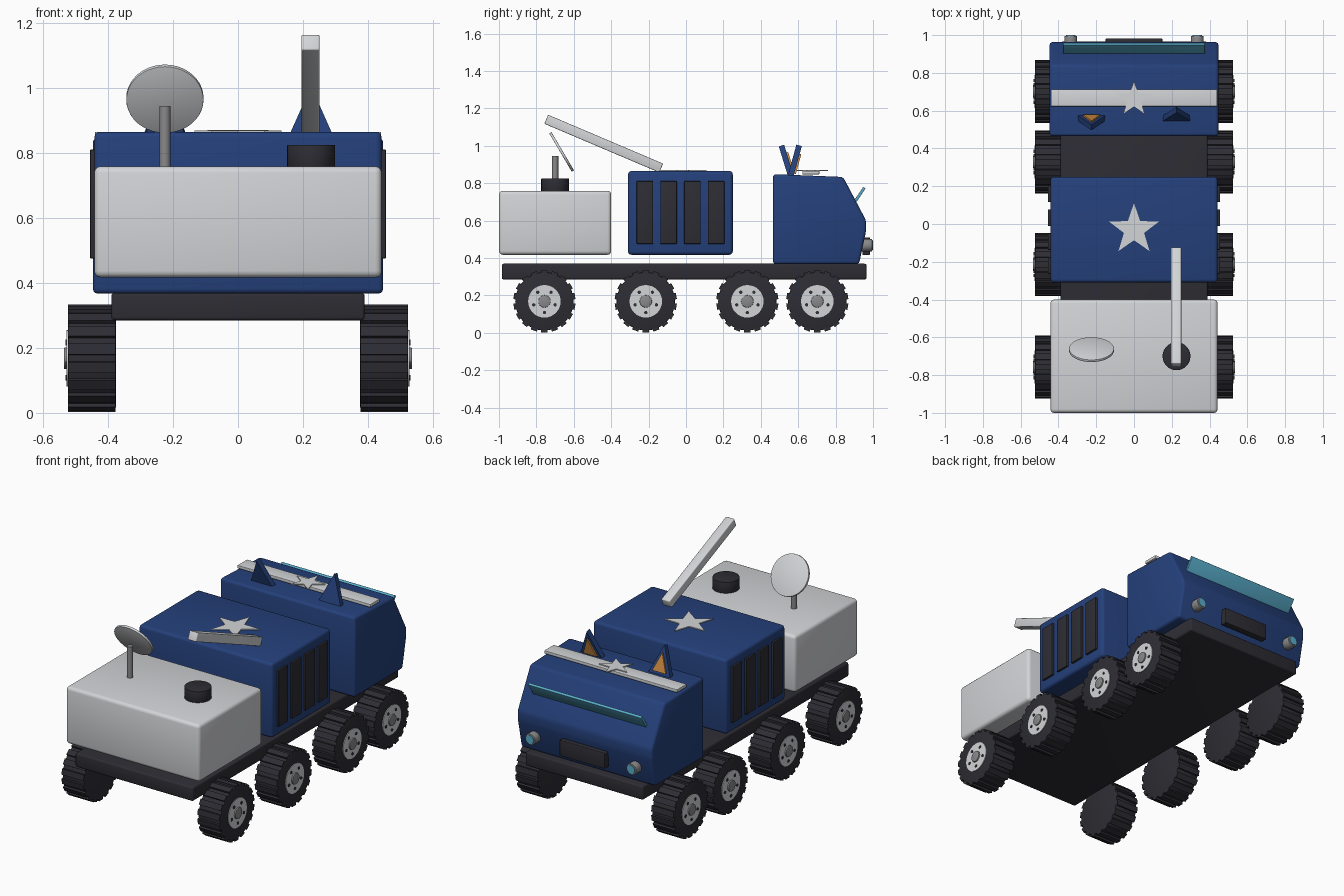
import bpy, bmesh, math
from mathutils import Matrix, Vector

if "Cube" in bpy.data.objects:
    bpy.data.objects.remove(bpy.data.objects["Cube"])


def material(name, rgb):
    m = bpy.data.materials.new(name)
    m.diffuse_color = (*rgb, 1)
    m.use_nodes = True
    m.node_tree.nodes["Principled BSDF"].inputs["Base Color"].default_value = m.diffuse_color
    return m


BLUE = material("navy blue", (0.018, 0.052, 0.2))
WHITE = material("light grey", (0.65, 0.66, 0.68))
DARK = material("charcoal", (0.026, 0.026, 0.034))
METAL = material("mid grey", (0.25, 0.25, 0.26))
GLASS = material("sky blue", (0.1, 0.42, 0.6))
ORANGE = material("amber", (0.6, 0.25, 0.05))


def finish(name, bm, mat, matrix=Matrix(), bevel=0, segments=3):
    bmesh.ops.recalc_face_normals(bm, faces=bm.faces)
    if bevel:
        bmesh.ops.bevel(bm, geom=bm.edges[:], offset=bevel, segments=segments,
                        profile=0.5, affect='EDGES')
    me = bpy.data.meshes.new(name)
    bm.to_mesh(me)
    bm.free()
    me.materials.append(mat)
    ob = bpy.data.objects.new(name, me)
    bpy.context.collection.objects.link(ob)
    ob.matrix_world = matrix
    bpy.ops.object.select_all(action='DESELECT')
    ob.select_set(True)
    bpy.context.view_layer.objects.active = ob
    bpy.ops.object.shade_smooth_by_angle(angle=math.radians(35))
    return ob


def box(name, center, size, mat, bevel=0, tilt=0):
    bm = bmesh.new()
    bmesh.ops.create_cube(bm, size=1, matrix=Matrix.Diagonal((*size, 1)))
    return finish(name, bm, mat, Matrix.Translation(center) @ Matrix.Rotation(tilt, 4, 'X'), bevel)


def cylinder(name, center, radius, depth, mat, axis=(0, 0, 1), sides=32, bevel=0):
    bm = bmesh.new()
    bmesh.ops.create_cone(bm, cap_ends=True, segments=sides, radius1=radius,
                          radius2=radius, depth=depth)
    if bevel:
        rims = [e for e in bm.edges if abs(e.verts[0].co.z - e.verts[1].co.z) < 1e-5]
        bmesh.ops.bevel(bm, geom=rims, offset=bevel, segments=2, profile=0.5, affect='EDGES')
    turn = Vector(axis).to_track_quat('Z', 'Y').to_matrix().to_4x4()
    return finish(name, bm, mat, Matrix.Translation(center) @ turn)


def prism(name, outline, push, mat, matrix=Matrix(), bevel=0):
    """Extrude a closed outline of 3D points along the vector push."""
    bm = bmesh.new()
    face = bm.faces.new([bm.verts.new(p) for p in outline])
    out = bmesh.ops.extrude_face_region(bm, geom=[face])
    bmesh.ops.translate(bm, vec=push, verts=[v for v in out["geom"] if isinstance(v, bmesh.types.BMVert)])
    return finish(name, bm, mat, matrix, bevel)


def star(name, center, radius, mat):
    pts = []
    for i in range(10):
        r = radius if i % 2 == 0 else radius * 0.4
        a = math.pi / 2 + i * math.pi / 5
        pts.append((r * math.cos(a), r * math.sin(a), 0))
    prism(name, pts, (0, 0, 0.006), mat, Matrix.Translation(center))


# Chassis and main bodies
box("chassis", (0, -0.01, 0.327), (0.78, 1.95, 0.084), DARK, 0.01)
box("rear_cargo_box", (0, -0.70, 0.588), (0.885, 0.60, 0.342), WHITE, 0.02)
box("middle_module", (0, -0.03, 0.641), (0.885, 0.56, 0.448), BLUE, 0.018)
cab = [(0.465, 0.367), (0.465, 0.848), (0.84, 0.833), (0.963, 0.60), (0.963, 0.545), (0.925, 0.367)]
prism("cab", [(-0.447, y, z) for y, z in cab], (0.894, 0, 0), BLUE, bevel=0.016)

# Side vents
for side in (-1, 1):
    for i in range(4):
        box("side_vent", (side * 0.444, -0.22 + i * 0.127, 0.643), (0.022, 0.088, 0.335), DARK, 0.002)

# Cab front: windshield strip, grille, headlights
box("windshield", (0, 0.927, 0.736), (0.75, 0.015, 0.095), GLASS, 0.002, math.radians(-34))
box("grille", (0, 0.963, 0.463), (0.30, 0.04, 0.095), DARK, 0.004)
for side in (-1, 1):
    cylinder("headlight_rim", (side * 0.335, 0.965, 0.468), 0.034, 0.062, METAL, (0, 1, 0), 24, 0.006)
    cylinder("headlight_lens", (side * 0.335, 0.973, 0.468), 0.025, 0.054, GLASS, (0, 1, 0), 24)

# Roof stripe and stars
box("roof_stripe", (0, 0.668, 0.856), (0.88, 0.09, 0.018), WHITE, 0.002)
star("cab_star", (0, 0.66, 0.865), 0.098, WHITE)
star("module_star", (0, -0.03, 0.864), 0.14, WHITE)

# Ears, one leaning back and one leaning forward
for side, lean in ((-1, 0.3), (1, -0.27)):
    place = Matrix.Translation((side * 0.225, 0.56, 0.84)) @ Matrix.Rotation(lean, 4, 'X')
    prism("ear", [(-0.072, -0.015, 0), (0.072, -0.015, 0), (0, -0.015, 0.168)],
          (0, 0.03, 0), BLUE, place)
    prism("ear_inner", [(-0.045, 0.012, 0.015), (0.045, 0.012, 0.015), (0, 0.012, 0.125)],
          (0, 0.012, 0), ORANGE, place)

# Dish on its post
cylinder("dish_post", (-0.225, -0.70, 0.85), 0.017, 0.19, METAL, sides=16)
cylinder("dish", (-0.225, -0.665, 0.967), 0.119, 0.014, WHITE, (0, 0.862, 0.507), 40, 0.002)

# Turret base and boom
cylinder("turret_base", (0.225, -0.70, 0.79), 0.074, 0.07, DARK, sides=28, bevel=0.003)
box("boom", (0.223, -0.44, 1.011), (0.056, 0.668, 0.052), WHITE, 0.005, math.radians(-23))


# Wheels
def wheel(side, y):
    c = Vector((side * 0.45, y, 0.168))
    out = (side, 0, 0)
    cylinder("tyre", c, 0.156, 0.148, DARK, out, 36, 0.006)
    bm = bmesh.new()
    for i in range(18):
        m = (Matrix.Rotation(i * math.tau / 18, 4, 'X') @ Matrix.Translation((0, 0, 0.155))
             @ Matrix.Diagonal((0.146, 0.034, 0.022, 1)))
        bmesh.ops.create_cube(bm, size=1, matrix=m)
    finish("tyre_tread", bm, DARK, Matrix.Translation(c))
    cylinder("wheel_disc", c + Vector((side * 0.07, 0, 0)), 0.087, 0.016, WHITE, out, 32)
    cylinder("wheel_cap", c + Vector((side * 0.075, 0, 0)), 0.033, 0.022, METAL, out, 24, 0.003)
    for i in range(5):
        a = math.pi / 2 + math.tau * (i + 0.5) / 5
        hole = c + Vector((side * 0.077, 0.06 * math.cos(a), 0.06 * math.sin(a)))
        cylinder("wheel_bolt", hole, 0.009, 0.008, DARK, out, 10)


for y in (-0.757, -0.215, 0.328, 0.702):
    for side in (-1, 1):
        wheel(side, y)
